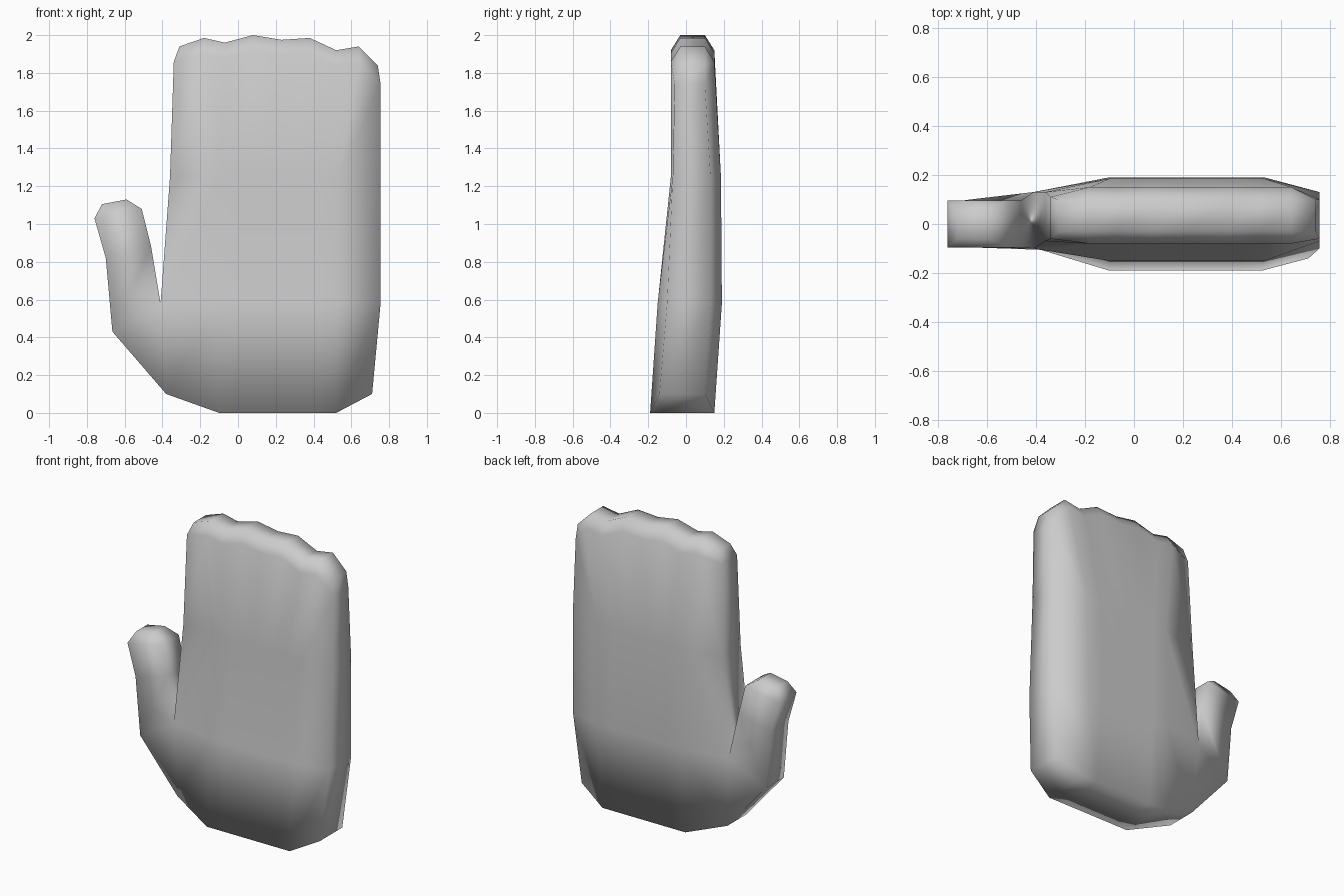
import bpy, bmesh

if "Cube" in bpy.data.objects:
    bpy.data.objects.remove(bpy.data.objects["Cube"])

bm = bmesh.new()
N = 9
# top scallops of the closed fingers (x, z)
TIPS = [(-0.31, 1.94), (-0.18, 1.985), (-0.07, 1.96), (0.08, 2.0), (0.23, 1.975),
        (0.38, 1.985), (0.52, 1.92), (0.64, 1.94), (0.74, 1.84)]


def level(z, left, right, mid_y, x0=-0.10, x1=0.53):
    """One cross-section: left/right = (x, z, front y, back y)."""
    xs = [x0 + (x1 - x0) * i / (N - 3) for i in range(N - 2)]
    return [left] + [(x, z, *mid_y) for x in xs] + [right]


# cross-sections from wrist to fingertips
sections = [
    level(0.0, (-0.38, 0.10, -0.105, 0.10), (0.71, 0.10, -0.14, 0.10), (-0.19, 0.15), x1=0.52),
    level(0.58, (-0.41, 0.58, -0.10, 0.13), (0.755, 0.58, -0.10, 0.13), (-0.15, 0.19)),
    level(1.25, (-0.36, 1.25, -0.07, 0.13), (0.755, 1.25, -0.07, 0.13), (-0.08, 0.185)),
]
sections.append([(-0.34, 1.86, -0.06, 0.11)]
                + [(x, z - 0.08, -0.08, 0.15) for x, z in TIPS[1:-1]]
                + [(0.755, 1.74, -0.06, 0.10)])
sections.append([(x, z, -0.03, 0.10) for x, z in TIPS])


def pair(p):
    """Front and back vertex of an outline point."""
    x, z, f, b = p
    return bm.verts.new((x, f, z)), bm.verts.new((x, b, z))


def bridge(p, q, r, s):
    """Front and back quads between four vertex pairs."""
    for k in (0, 1):
        bm.faces.new((p[k], q[k], r[k], s[k]))


def wall(p, q):
    """Side face joining front to back."""
    bm.faces.new((p[0], q[0], q[1], p[1]))


# palm and fingers
g = [[pair(p) for p in row] for row in sections]
for lo, hi in zip(g, g[1:]):
    for c in range(N - 1):
        bridge(lo[c], lo[c + 1], hi[c + 1], hi[c])
    wall(lo[-1], hi[-1])
    if lo is not g[0]:
        wall(lo[0], hi[0])
for row in (g[0], g[-1]):
    for c in range(N - 1):
        wall(row[c], row[c + 1])

# thumb: base web, then rings up to the rounded tip
heel = pair((-0.665, 0.43, -0.095, 0.10))
fork = g[1][0]
for k in (0, 1):
    bm.faces.new((g[0][0][k], heel[k], fork[k]))
wall(g[0][0], heel)
last = (heel, fork)
for a, b, y in [((-0.70, 0.82), (-0.46, 0.88), 0.095),
                ((-0.76, 1.03), (-0.51, 1.08), 0.095),
                ((-0.72, 1.105), (-0.59, 1.13), 0.06)]:
    ring = (pair((*a, -y, y)), pair((*b, -y, y)))
    bridge(last[0], last[1], ring[1], ring[0])
    wall(last[0], ring[0])
    wall(last[1], ring[1])
    last = ring
wall(*last)

bmesh.ops.recalc_face_normals(bm, faces=bm.faces[:])
for f in bm.faces:
    f.smooth = True
mesh = bpy.data.meshes.new("mitten_hand")
bm.to_mesh(mesh)
bm.free()
hand = bpy.data.objects.new("mitten_hand", mesh)
bpy.context.collection.objects.link(hand)
